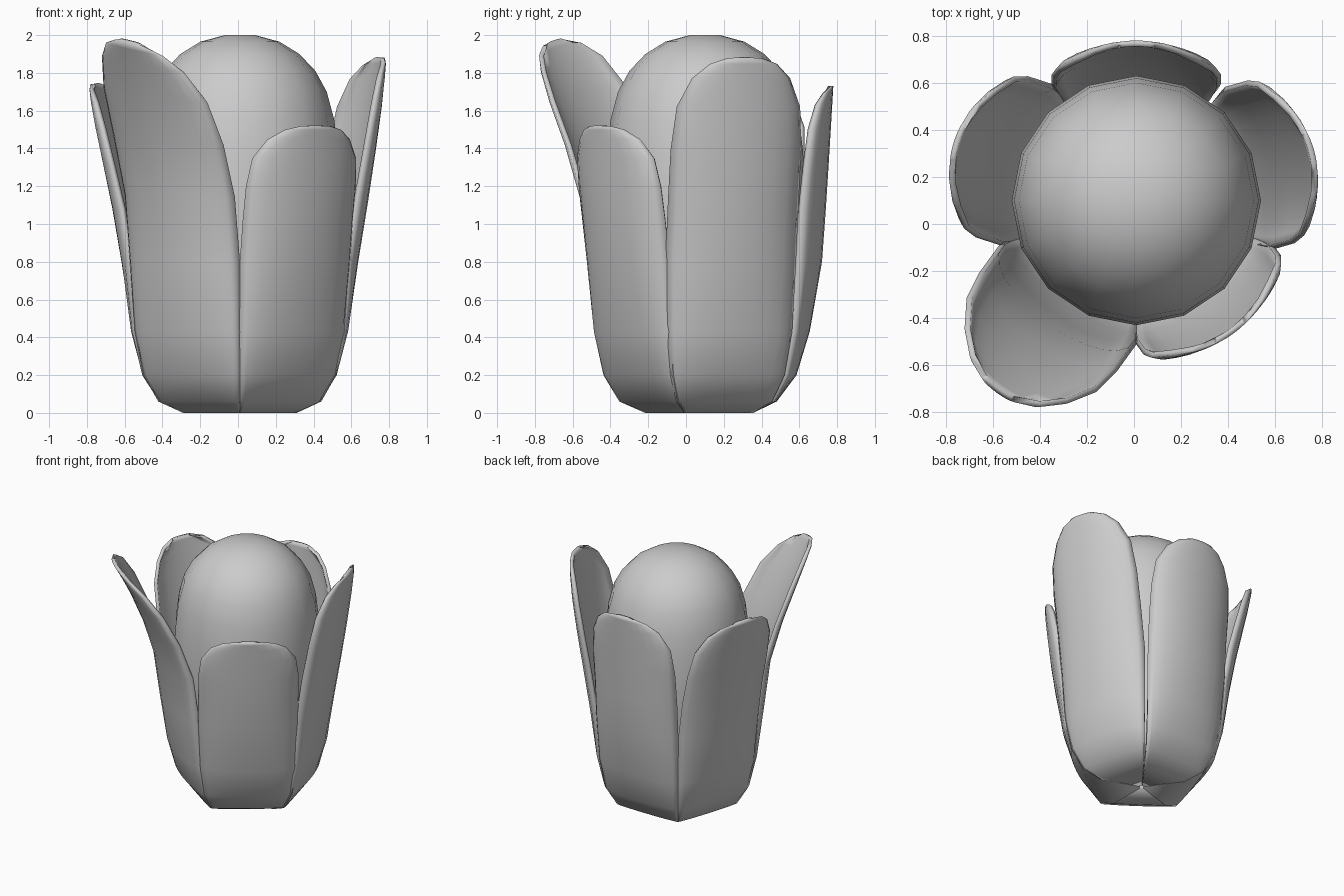
import bpy, bmesh
from math import sin, cos, pi, radians

cube = bpy.data.objects.get("Cube")
if cube:
    bpy.data.objects.remove(cube, do_unlink=True)

grey = bpy.data.materials.new("plain_grey")
grey.use_nodes = True
colour = (0.6, 0.6, 0.6, 1)
grey.diffuse_color = colour
grey.node_tree.nodes["Principled BSDF"].inputs["Base Color"].default_value = colour

CENTRE = (0.01, 0.1, 0)


def make_object(name, rows, closed=False):
    """Skin a list of point rows into a smooth surface."""
    bm = bmesh.new()
    grid = [[bm.verts.new(p) for p in row] for row in rows]
    n = len(grid[0])
    for low, high in zip(grid, grid[1:]):
        for i in range(n if closed else n - 1):
            j = (i + 1) % n
            bm.faces.new((low[i], low[j], high[j], high[i]))
    if closed:
        bm.faces.new(grid[0][::-1])
        bm.faces.new(grid[-1])
    mesh = bpy.data.meshes.new(name)
    bm.to_mesh(mesh)
    bm.free()
    mesh.materials.append(grey)
    obj = bpy.data.objects.new(name, mesh)
    bpy.context.collection.objects.link(obj)
    obj.location = CENTRE
    bpy.ops.object.select_all(action="DESELECT")
    obj.select_set(True)
    bpy.context.view_layer.objects.active = obj
    bpy.ops.object.shade_smooth_by_angle(angle=radians(50))
    return obj


# Inner bud: a lathed dome inside the petal cup
bud = [(0.23, 0.035), (0.35, 0.1), (0.44, 0.25), (0.49, 0.5), (0.525, 0.85), (0.53, 1.15),
       (0.52, 1.38), (0.5, 1.55), (0.46, 1.7), (0.4, 1.81), (0.315, 1.9),
       (0.21, 1.965), (0.08, 2.0)]
make_object("inner_bud", [[(r * cos(k * pi / 8), r * sin(k * pi / 8), z)
                           for k in range(16)] for r, z in bud], closed=True)

# Petal cup: height, radius, half width, edge depth
CUP = [(0, 0.02, 0.0145, 0), (0, 0.255, 0.187, 0), (0.06, 0.38, 0.265, 0.012),
       (0.2, 0.485, 0.315, 0.05), (0.43, 0.555, 0.345, 0.083), (0.8, 0.62, 0.36, 0.125)]
# Free upper part: fraction of remaining height, half width, edge depth
BLADE = [(0.3, 0.36, 0.13), (0.55, 0.36, 0.12), (0.76, 0.34, 0.105),
         (0.9, 0.27, 0.075), (0.97, 0.185, 0.04), (1, 0.09, 0.015)]
COLUMNS = 10
SWEEP = radians(78)


def make_petal(name, degrees, height, tip, bend, skew):
    a = radians(degrees)
    base, base_radius = CUP[-1][:2]
    profile = [(*ring, 0) for ring in CUP]
    profile += [(base + (height - base) * s, base_radius + (tip - base_radius) * s ** bend,
                 w, d, skew * s * s) for s, w, d in BLADE]
    rows = []
    for z, radius, width, depth, lean in profile:
        row = []
        for k in range(COLUMNS + 1):
            u = (2 * k / COLUMNS - 1) * SWEEP
            t = width * sin(u) / sin(SWEEP)
            r = radius - depth * (1 - cos(u)) / (1 - cos(SWEEP))
            row.append((r * cos(a) - t * sin(a), r * sin(a) + t * cos(a), z - lean * t))
        rows.append(row)
    petal = make_object(name, rows)
    solid = petal.modifiers.new("thickness", "SOLIDIFY")
    solid.thickness = 0.025
    solid.offset = -1


# Five petals around the bud, each with its own height, flare and sideways lean
for name, degrees, height, tip, bend, skew in [
        ("front_left_petal", -54, 1.52, 0.7, 0.8, 0),
        ("left_petal", 16, 1.88, 0.785, 0.9, 0),
        ("back_petal", 90, 1.73, 0.68, 0.9, 0),
        ("right_petal", 162, 1.74, 0.815, 1.1, 0),
        ("front_right_petal", 234, 1.96, 1.01, 1.7, 0.2)]:
    make_petal(name, degrees, height, tip, bend, skew)
